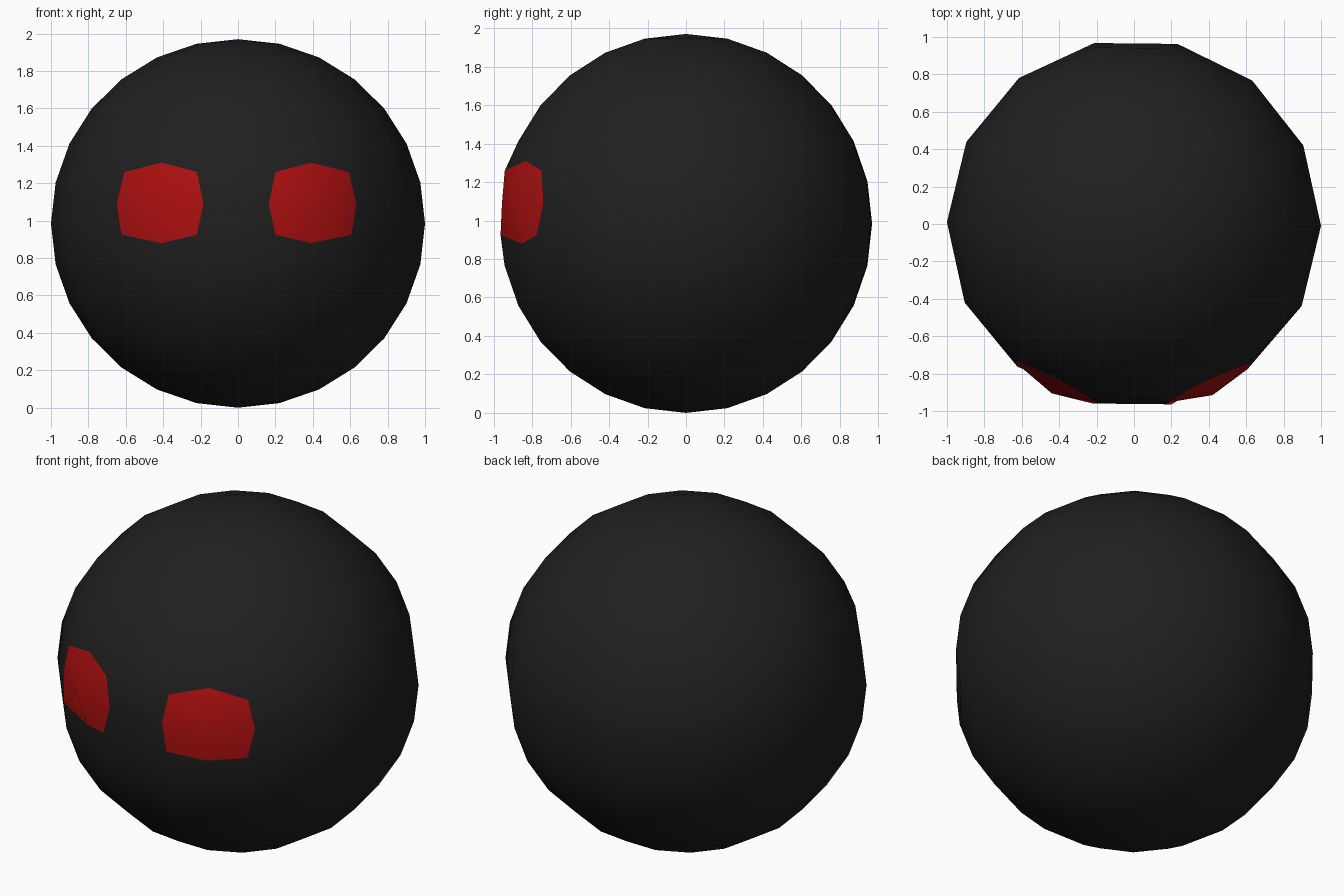
import bpy, bmesh
from math import pi, radians
from mathutils import Matrix

if "Cube" in bpy.data.objects:
    bpy.data.objects.remove(bpy.data.objects["Cube"])


def material(name, rgb):
    m = bpy.data.materials.new(name)
    m.diffuse_color = (*rgb, 1)
    m.use_nodes = True
    m.node_tree.nodes["Principled BSDF"].inputs["Base Color"].default_value = m.diffuse_color
    return m


# Low-poly ball, 14 segments by 14 rings, corners on the x axis
bm = bmesh.new()
bmesh.ops.create_uvsphere(bm, u_segments=14, v_segments=14, radius=1)
if max(v.co.x for v in bm.verts) < 0.99:
    bmesh.ops.rotate(bm, verts=bm.verts, matrix=Matrix.Rotation(pi / 2, 3, 'Z'))
bmesh.ops.scale(bm, verts=bm.verts, vec=(1, 0.99, 0.985))
bmesh.ops.translate(bm, verts=bm.verts, vec=(0, 0, 0.985))

# Eye surface: three rows from bottom to top, each from inner to outer corner
eye = [(0.21, -0.962, 0.925), (0.40, -0.85, 0.88), (0.615, -0.77, 0.925),
       (0.175, -0.955, 1.09), (0.43, -0.91, 1.09), (0.64, -0.735, 1.09),
       (0.21, -0.94, 1.26), (0.40, -0.83, 1.31), (0.60, -0.745, 1.26)]


# Eyes: divide one front face on each side and pull it into a rounded patch
def in_eye(co, s):
    return 0.19 < s * co.x < 0.66 and co.y < -0.7 and 0.97 < co.z < 1.22


for s in (1, -1):
    face = next(f for f in bm.faces if all(in_eye(v.co, s) for v in f.verts))
    bmesh.ops.subdivide_edges(bm, edges=face.edges[:], cuts=1, use_grid_fill=True)
patches = []
for s in (1, -1):
    verts = [v for v in bm.verts if in_eye(v.co, s)]
    for f in bm.faces:
        if all(v in verts for v in f.verts):
            f.material_index = 1
    verts.sort(key=lambda v: v.co.z)
    rows = [sorted(verts[i:i + 3], key=lambda v: s * v.co.x) for i in (0, 3, 6)]
    patches.append((s, sum(rows, [])))
for s, verts in patches:
    for v, (x, y, z) in zip(verts, eye):
        v.co = (s * x, y, z)

# Slight turn about the upright axis
bmesh.ops.rotate(bm, verts=bm.verts, matrix=Matrix.Rotation(radians(-0.6), 3, 'Z'))
for f in bm.faces:
    f.smooth = True

mesh = bpy.data.meshes.new("ball_with_eyes")
bm.to_mesh(mesh)
bm.free()
mesh.materials.append(material("black", (0.014, 0.014, 0.014)))
mesh.materials.append(material("red", (0.42, 0.005, 0.005)))
ball = bpy.data.objects.new("ball_with_eyes", mesh)
bpy.context.collection.objects.link(ball)
